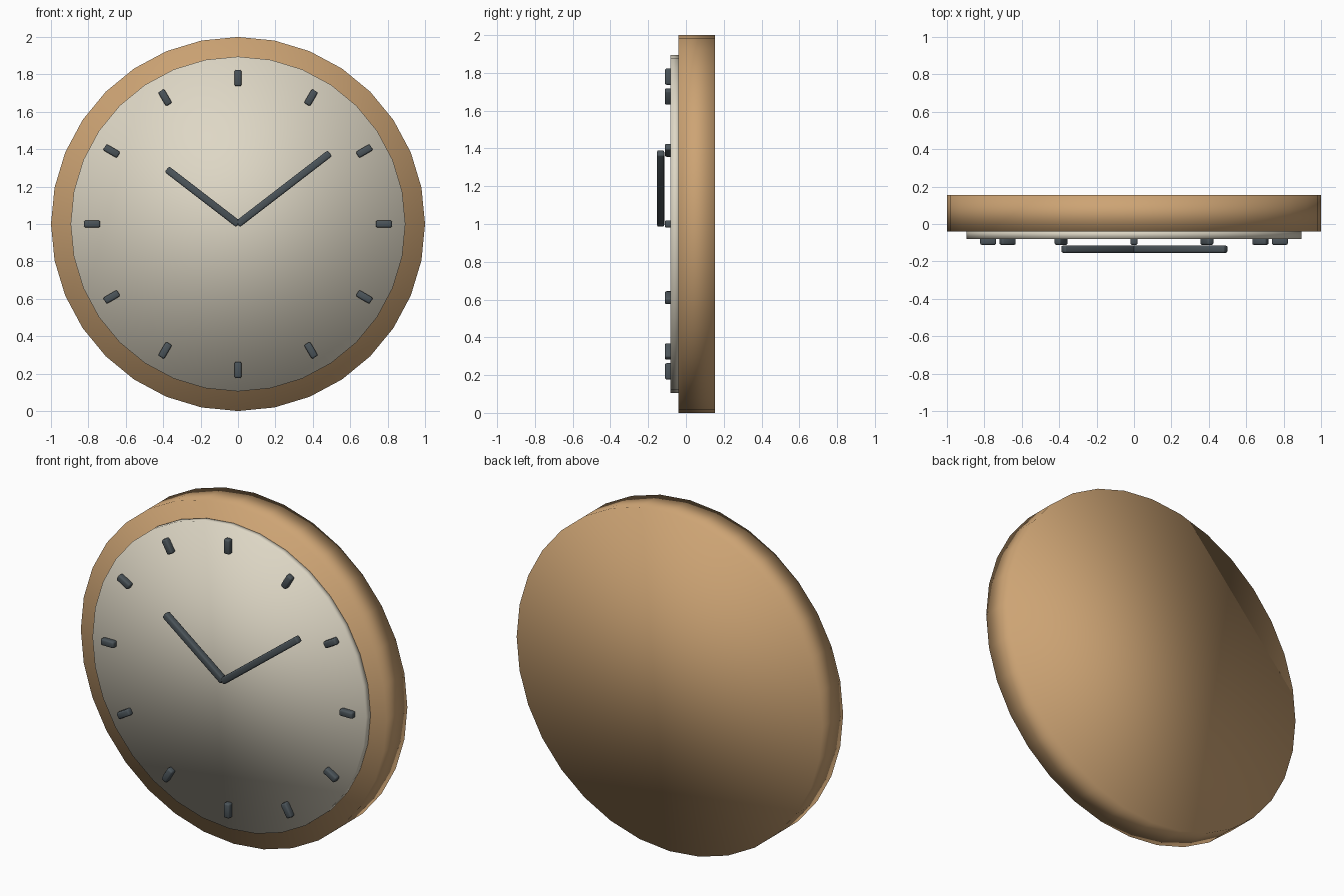
import bpy, bmesh, math
from mathutils import Matrix, Vector

if "Cube" in bpy.data.objects:
    bpy.data.objects.remove(bpy.data.objects["Cube"])


def material(name, rgb):
    m = bpy.data.materials.new(name)
    m.diffuse_color = (*rgb, 1)
    m.use_nodes = True
    m.node_tree.nodes["Principled BSDF"].inputs["Base Color"].default_value = m.diffuse_color
    return m


WOOD = material("tan_wood", (0.61, 0.37, 0.175))
CREAM = material("cream", (0.73, 0.68, 0.56))
DARK = material("dark_slate", (0.07, 0.088, 0.10))
CENTRE = Vector((0, 0, 1))


def finish(name, bm, mat):
    bmesh.ops.recalc_face_normals(bm, faces=bm.faces[:])
    for f in bm.faces:
        f.smooth = True
    me = bpy.data.meshes.new(name)
    bm.to_mesh(me)
    bm.free()
    me.materials.append(mat)
    ob = bpy.data.objects.new(name, me)
    bpy.context.collection.objects.link(ob)
    return ob


def disc(name, radius, y0, y1, mat):
    """Fully smooth-shaded cylinder lying along y, with a vertex at the top."""
    bm = bmesh.new()
    place = Matrix.Translation((0, (y0 + y1) / 2, 1)) @ Matrix.Rotation(math.pi / 2, 4, 'X')
    bmesh.ops.create_cone(bm, cap_ends=True, segments=32, radius1=radius,
                          radius2=radius, depth=y1 - y0, matrix=place)
    return finish(name, bm, mat)


def bar(name, r0, r1, width, y0, y1, clock_deg, mat):
    """Rounded bar from radius r0 to r1, pointing clockwise from twelve."""
    bm = bmesh.new()
    bmesh.ops.create_cube(bm, size=1)
    bmesh.ops.scale(bm, vec=(width, y1 - y0, r1 - r0), verts=bm.verts)
    bmesh.ops.bevel(bm, geom=bm.edges[:], offset=0.009, segments=2,
                    profile=0.5, affect='EDGES')
    place = (Matrix.Translation(CENTRE)
             @ Matrix.Rotation(math.radians(clock_deg), 4, 'Y')
             @ Matrix.Translation((0, (y0 + y1) / 2, (r0 + r1) / 2)))
    bm.transform(place)
    return finish(name, bm, mat)


# body and dial
disc("frame", 1.0, -0.04, 0.154, WOOD)
disc("dial", 0.895, -0.081, -0.03, CREAM)

# hour marks
for i in range(12):
    bar(f"hour_mark_{i + 1}", 0.737, 0.823, 0.038, -0.112, -0.073, 30 * (i + 1), DARK)

# hands
bar("hour_hand", -0.003, 0.48, 0.039, -0.154, -0.115, -52.4, DARK)
bar("minute_hand", -0.003, 0.62, 0.039, -0.154, -0.115, 52.4, DARK)
